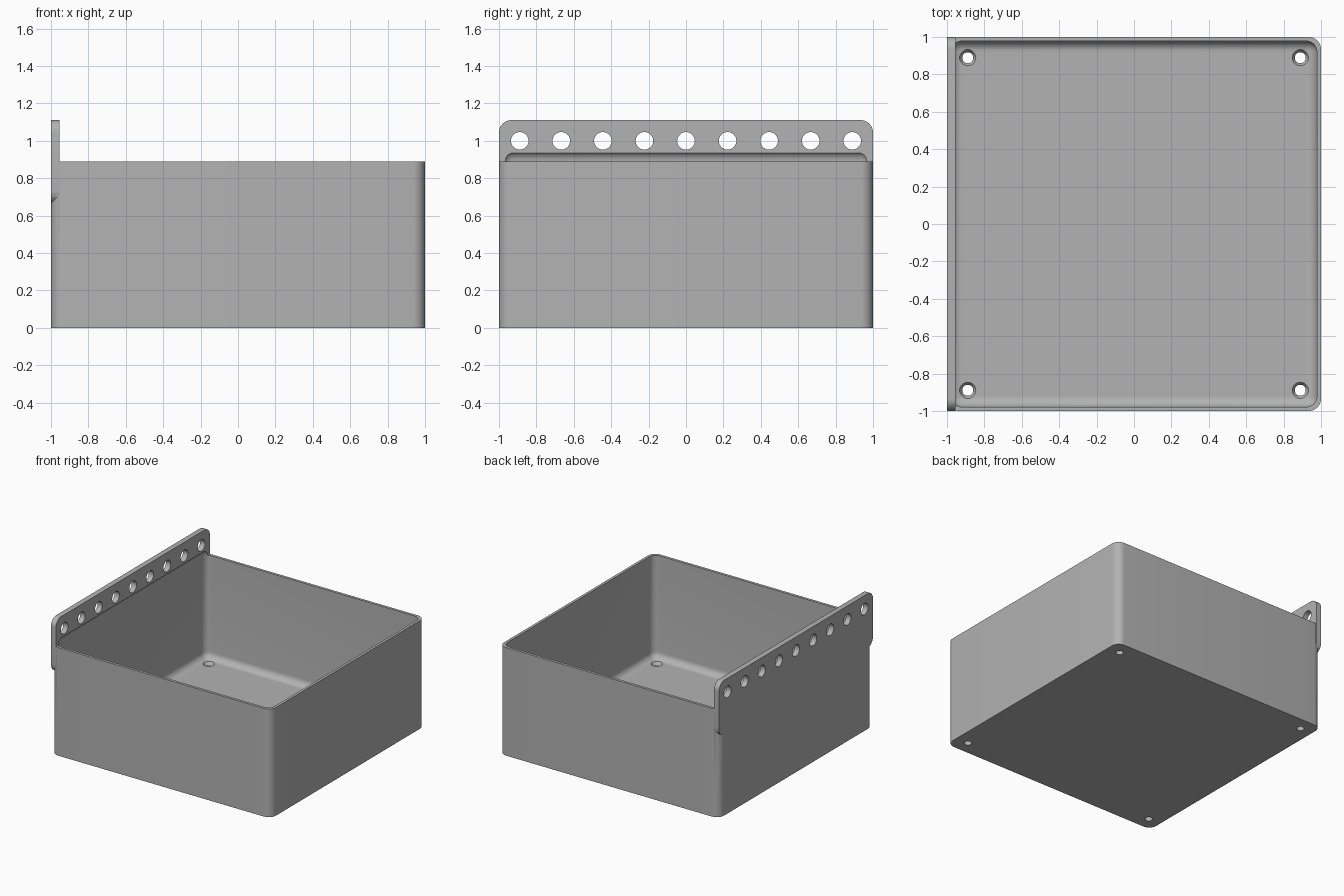
import bpy, bmesh, math
from mathutils import Matrix, Vector

cube = bpy.data.objects.get("Cube")
if cube:
    bpy.data.objects.remove(cube, do_unlink=True)

UNIT = 2 / 90                      # design step
HEIGHT, WALL, FLOOR = 40 * UNIT, UNIT, 2 * UNIT
PLATE = 2 * UNIT                   # mounting plate thickness
HOLE_POS = 40 * UNIT

grey = bpy.data.materials.new("plain grey")
grey.use_nodes = True
grey.diffuse_color = (0.45, 0.45, 0.45, 1)
grey.node_tree.nodes["Principled BSDF"].inputs["Base Color"].default_value = grey.diffuse_color


def to_object(name, bm):
    mesh = bpy.data.meshes.new(name)
    bmesh.ops.recalc_face_normals(bm, faces=bm.faces)
    bm.to_mesh(mesh)
    bm.free()
    obj = bpy.data.objects.new(name, mesh)
    bpy.context.collection.objects.link(obj)
    return obj


def rounded_box(name, low, high, radius, axis=None, segments=8):
    """Box with edges rounded, all of them or only those along one axis."""
    low, high = Vector(low), Vector(high)
    bm = bmesh.new()
    bmesh.ops.create_cube(bm, size=1)
    for v in bm.verts:
        v.co = Vector(h if c > 0 else l for c, l, h in zip(v.co, low, high))
    edges = [e for e in bm.edges if axis is None
             or abs(e.verts[0].co[axis] - e.verts[1].co[axis]) > 1e-4]
    bmesh.ops.bevel(bm, geom=edges, offset=radius, segments=segments,
                    profile=0.5, affect='EDGES')
    return to_object(name, bm)


def add_cone(bm, r_low, r_high, depth, matrix):
    bmesh.ops.create_cone(bm, cap_ends=True, segments=32, radius1=r_low,
                          radius2=r_high, depth=depth, matrix=matrix)


def combine(target, tool, operation):
    mod = target.modifiers.new(operation.lower(), 'BOOLEAN')
    mod.operation, mod.object, mod.solver = operation, tool, 'EXACT'
    bpy.context.view_layer.objects.active = target
    bpy.ops.object.modifier_apply(modifier=mod.name)
    bpy.data.objects.remove(tool, do_unlink=True)


# Outer shell of the tray and the mounting plate along its right side
tray = rounded_box("storage_tray", (-1, -1, 0), (1, 1, HEIGHT), 3 * UNIT, axis=2)
plate = rounded_box("mounting_plate", (-1, -1, 30 * UNIT),
                    (PLATE - 1, 1, 50 * UNIT), 3 * UNIT, axis=0)
combine(tray, plate, 'UNION')

# Rounded cavity, reaching a little way up into the plate
inner = 1 - WALL
cavity = rounded_box("cavity", (-inner, -inner, FLOOR), (inner, inner, 0.947), 2.5 * UNIT)
combine(tray, cavity, 'DIFFERENCE')

# Row of holes through the plate
bm = bmesh.new()
for i in range(-4, 5):
    place = Matrix.Translation((PLATE / 2 - 1, i * HOLE_POS / 4, 45 * UNIT))
    add_cone(bm, 0.047, 0.047, 0.2, place @ Matrix.Rotation(math.pi / 2, 4, 'Y'))
combine(tray, to_object("plate_holes", bm), 'DIFFERENCE')

# Countersunk screw holes in the floor corners
shafts, sinks = bmesh.new(), bmesh.new()
for x in (-HOLE_POS, HOLE_POS):
    for y in (-HOLE_POS, HOLE_POS):
        add_cone(shafts, 0.029, 0.029, 0.2, Matrix.Translation((x, y, 0)))
        add_cone(sinks, 0.029, 0.057, 0.044, Matrix.Translation((x, y, FLOOR)))
combine(tray, to_object("screw_shafts", shafts), 'DIFFERENCE')
combine(tray, to_object("screw_sinks", sinks), 'DIFFERENCE')

# Finish
tray.data.materials.clear()
tray.data.materials.append(grey)
for poly in tray.data.polygons:
    poly.material_index = 0
bpy.ops.object.select_all(action='DESELECT')
tray.select_set(True)
bpy.context.view_layer.objects.active = tray
bpy.ops.object.shade_smooth_by_angle(angle=math.radians(30))
